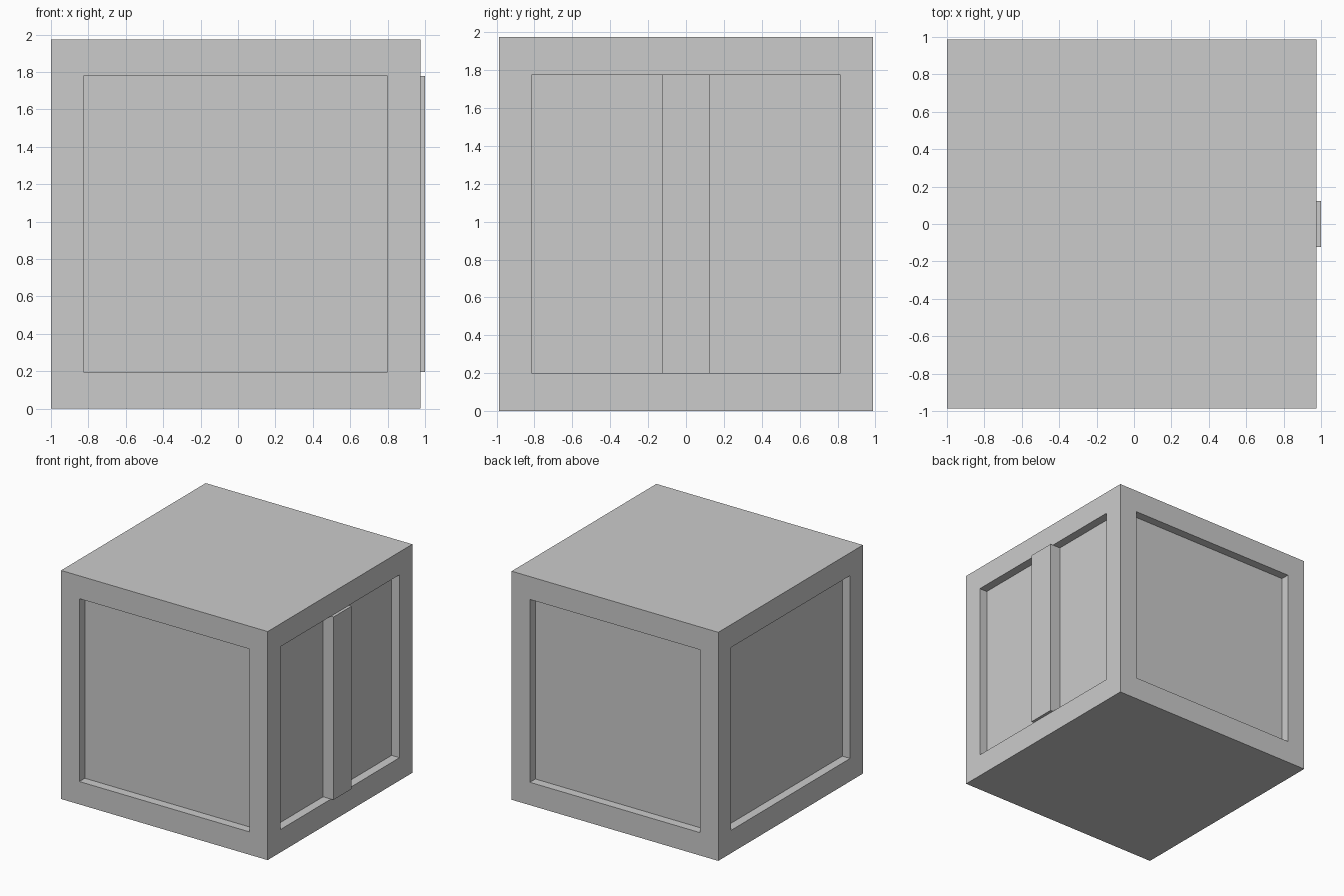
import bpy, bmesh
from mathutils import Matrix

if "Cube" in bpy.data.objects:
    bpy.data.objects.remove(bpy.data.objects["Cube"])

SIZE = 1.975           # cube edge
CX = -0.0125           # cube centre in x (the bar sticks out on +x)
MARGIN_SIDE, MARGIN_Z = 0.2469, 0.1975
DEPTH = 0.075          # panel recess

grey = bpy.data.materials.new("light grey")
grey.diffuse_color = (0.6, 0.6, 0.6, 1)
grey.use_nodes = True
grey.node_tree.nodes["Principled BSDF"].inputs["Base Color"].default_value = grey.diffuse_color


def add_object(name, bm):
    mesh = bpy.data.meshes.new(name)
    bmesh.ops.recalc_face_normals(bm, faces=bm.faces)
    bm.to_mesh(mesh)
    bm.free()
    mesh.materials.append(grey)
    obj = bpy.data.objects.new(name, mesh)
    bpy.context.collection.objects.link(obj)
    return obj


def box(lo, hi):
    bm = bmesh.new()
    centre = [(a + b) / 2 for a, b in zip(lo, hi)]
    size = [b - a for a, b in zip(lo, hi)]
    bmesh.ops.create_cube(bm, size=1, matrix=Matrix.Translation(centre) @ Matrix.Diagonal((*size, 1)))
    bm.normal_update()
    return bm


# Crate body with a recessed panel on each of the four sides
h = SIZE / 2
bm = box((CX - h, -h, 0), (CX + h, h, SIZE))
sides = [f for f in bm.faces if abs(f.normal.z) < 0.5]
bmesh.ops.inset_individual(bm, faces=sides, thickness=MARGIN_SIDE, depth=0)
for v in {v for f in sides for v in f.verts}:
    v.co.z = MARGIN_Z if v.co.z < h else SIZE - MARGIN_Z
bm.normal_update()
for f in sides:
    inward = -f.normal * DEPTH
    new = bmesh.ops.extrude_discrete_faces(bm, faces=[f])["faces"]
    bmesh.ops.translate(bm, verts=new[0].verts, vec=inward)
add_object("crate_body", bm)

# Vertical bar across the right-hand panel
add_object("vertical_bar", box((CX + h - DEPTH, -0.1235, MARGIN_Z), (1.0, 0.1235, SIZE - MARGIN_Z)))
